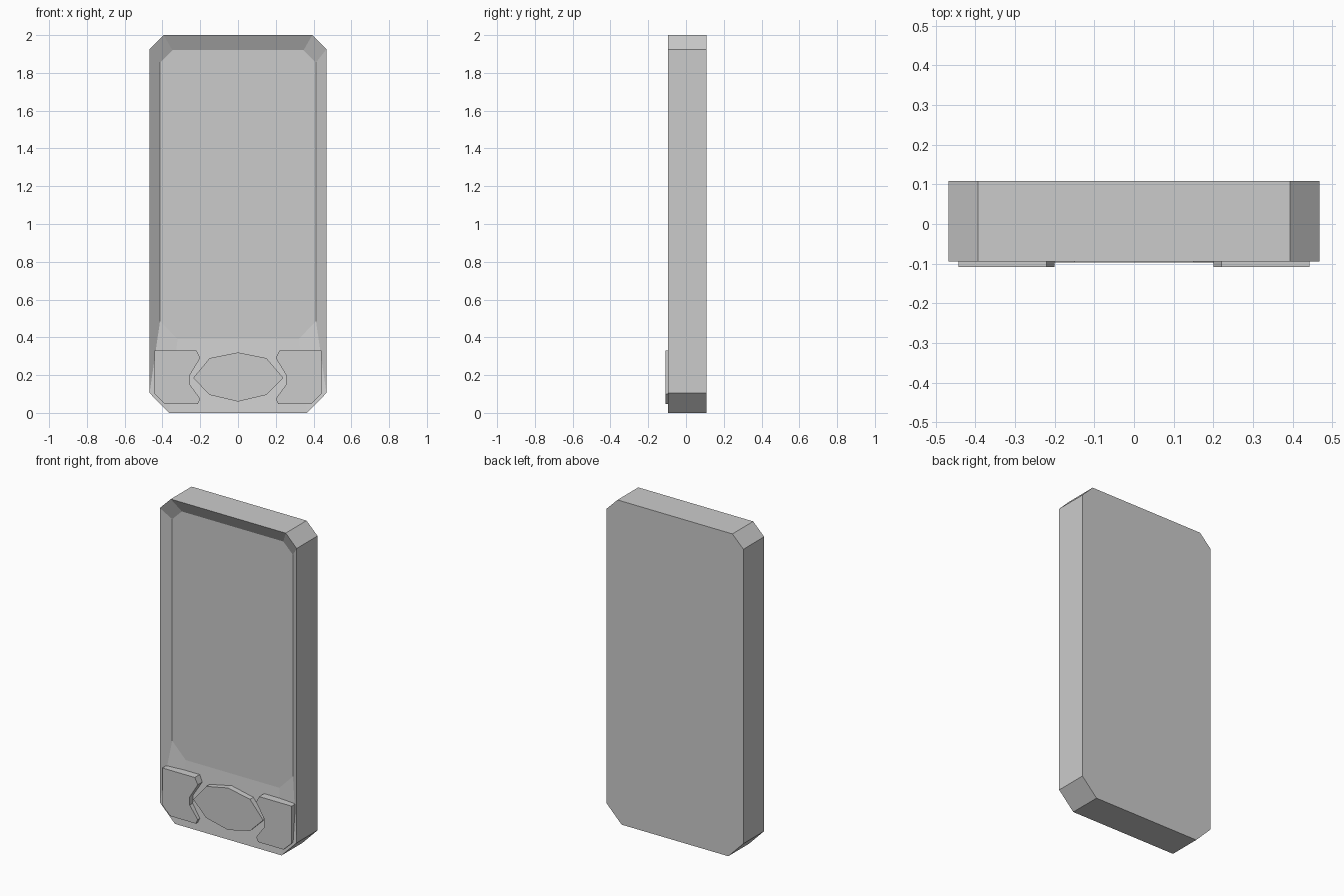
import bpy
import bmesh

if "Cube" in bpy.data.objects:
    bpy.data.objects.remove(bpy.data.objects["Cube"])

FRONT, BACK = -0.095, 0.108   # y of the case rim and the case back
SCREEN = FRONT + 0.042        # y of the sunken screen
PAD = -0.108                  # y of the raised pad faces


def loft(name, rings):
    """Join (outline, y) rings into a closed solid with capped ends."""
    bm = bmesh.new()
    loops = [[bm.verts.new((x, y, z)) for x, z in pts] for pts, y in rings]
    n = len(loops[0])
    for a, b in zip(loops, loops[1:]):
        for i in range(n):
            j = (i + 1) % n
            bm.faces.new((a[i], a[j], b[j], b[i]))
    bm.faces.new(loops[0])
    bm.faces.new(loops[-1])
    bmesh.ops.recalc_face_normals(bm, faces=bm.faces[:])
    mesh = bpy.data.meshes.new(name)
    bm.to_mesh(mesh)
    bm.free()
    obj = bpy.data.objects.new(name, mesh)
    bpy.context.collection.objects.link(obj)
    return obj


def mirrored(half):
    """Complete a right-hand outline (bottom to top) across x = 0."""
    return half + [(-x, z) for x, z in reversed(half)]


# Chamfered case, its rim sloping in to the sunken screen
outer = mirrored([(0.365, 0), (0.468, 0.105), (0.468, 1.925), (0.393, 2.0)])
inner = mirrored([(0.32, 0.39), (0.413, 0.485), (0.413, 1.855), (0.347, 1.92)])
loft("case", [(outer, BACK), (outer, FRONT), (inner, SCREEN)])

# Notched side pads on the sloping lower panel
pad = [(0.442, 0.33), (0.22, 0.33), (0.20, 0.29), (0.255, 0.20), (0.255, 0.15),
       (0.20, 0.075), (0.213, 0.047), (0.387, 0.047), (0.442, 0.10)]
for side, s in (("left", -1), ("right", 1)):
    outline = [(s * x, z) for x, z in pad]
    loft(side + "_pad", [(outline, SCREEN), (outline, PAD)])

# Faceted centre button
button = [(0, 0.06), (0.15, 0.095), (0.24, 0.185), (0.15, 0.29),
          (0, 0.32), (-0.15, 0.29), (-0.237, 0.185), (-0.15, 0.095)]
loft("centre_button", [(button, SCREEN), (button, FRONT - 0.002)])
